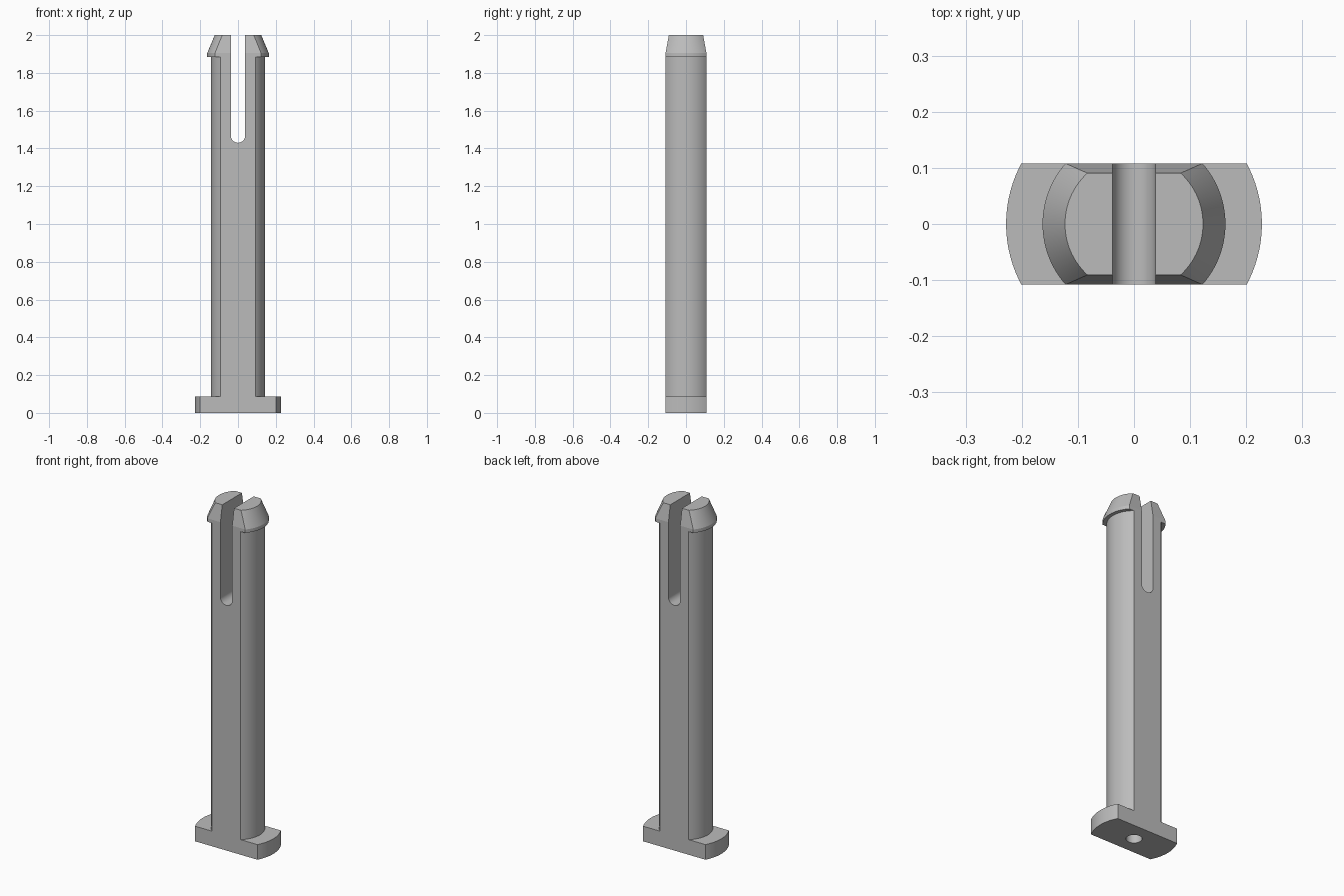
import bpy, bmesh, math

cube = bpy.data.objects.get("Cube")
if cube:
    bpy.data.objects.remove(cube)

HALF_DEPTH = 0.108
SLOT_R = 0.038

grey = bpy.data.materials.new("plain grey")
grey.use_nodes = True
colour = (0.5, 0.5, 0.5, 1)
grey.diffuse_color = colour
grey.node_tree.nodes["Principled BSDF"].inputs["Base Color"].default_value = colour


def make_object(name, bm):
    bmesh.ops.recalc_face_normals(bm, faces=bm.faces)
    mesh = bpy.data.meshes.new(name)
    bm.to_mesh(mesh)
    bm.free()
    mesh.materials.append(grey)
    obj = bpy.data.objects.new(name, mesh)
    bpy.context.collection.objects.link(obj)
    return obj


def revolve(name, profile, steps):
    """Turn an (r, z) profile, open at the axis, around z and cap its ends."""
    bm = bmesh.new()
    rings = [[bm.verts.new((r * math.cos(a), r * math.sin(a), z))
              for a in (math.tau * i / steps for i in range(steps))]
             for r, z in profile]
    for low, high in zip(rings, rings[1:]):
        for i in range(steps):
            j = (i + 1) % steps
            bm.faces.new((low[i], low[j], high[j], high[i]))
    bm.faces.new(rings[0])
    bm.faces.new(rings[-1])
    return make_object(name, bm)


def extrude(name, outline, direction):
    """Extrude a flat outline along a vector."""
    bm = bmesh.new()
    face = bm.faces.new([bm.verts.new(p) for p in outline])
    result = bmesh.ops.extrude_face_region(bm, geom=[face], use_keep_orig=True)
    moved = [v for v in result["geom"] if isinstance(v, bmesh.types.BMVert)]
    bmesh.ops.translate(bm, vec=direction, verts=moved)
    return make_object(name, bm)


def cut(target, cutter, operation):
    cutter.hide_render = True
    mod = target.modifiers.new(cutter.name, "BOOLEAN")
    mod.operation, mod.solver, mod.object = operation, "EXACT", cutter
    bpy.context.view_layer.objects.active = target
    bpy.ops.object.modifier_apply(modifier=mod.name)
    bpy.data.objects.remove(cutter)


# Round pin: foot flange, shaft, snap lip and tapered tip
pin = revolve("split_pin", [(0.228, 0), (0.228, 0.088), (0.142, 0.088),
                            (0.142, 1.885), (0.163, 1.885), (0.163, 1.905),
                            (0.123, 2)], 96)

# Flat front and back, tapering beside the tip
half = [(HALF_DEPTH, -0.1), (HALF_DEPTH, 1.905), (0.0735, 2.095)]
outline = [(-1, y, z) for y, z in half] + [(-1, -y, z) for y, z in reversed(half)]
cut(pin, extrude("flat_sides", outline, (2, 0, 0)), "INTERSECT")

# Round-bottomed slot that splits the tip into two prongs
arc = [math.pi + math.pi * i / 32 for i in range(33)]
outline = [(SLOT_R * math.cos(a), -1, 1.468 + SLOT_R * math.sin(a)) for a in arc]
outline += [(SLOT_R, -1, 2.2), (-SLOT_R, -1, 2.2)]
cut(pin, extrude("slot", outline, (0, 2, 0)), "DIFFERENCE")

# Blind hole in the underside
cut(pin, revolve("hole", [(0.042, -0.1), (0.042, 0.12)], 64), "DIFFERENCE")

bpy.ops.object.select_all(action="DESELECT")
pin.select_set(True)
bpy.context.view_layer.objects.active = pin
bpy.ops.object.shade_smooth_by_angle(angle=math.radians(7))
